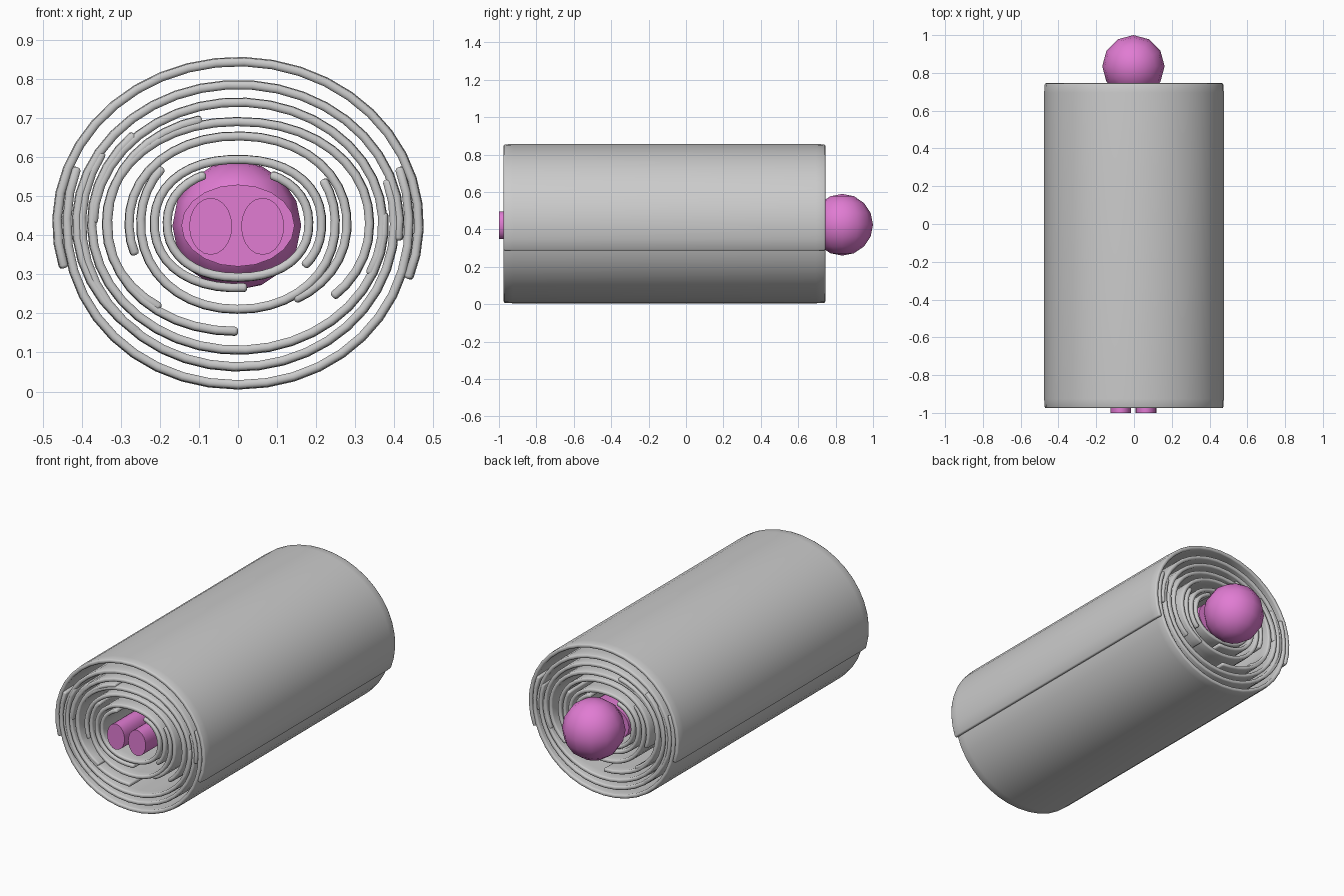
import bpy, bmesh, math
from mathutils import Matrix

if "Cube" in bpy.data.objects:
    bpy.data.objects.remove(bpy.data.objects["Cube"])

CZ = 0.43            # height of the roll axis
Y0, Y1 = -0.975, 0.745

pink = bpy.data.materials.new("pink")
pink.diffuse_color = (0.75, 0.2, 0.65, 1)
pink.use_nodes = True
pink.node_tree.nodes["Principled BSDF"].inputs["Base Color"].default_value = pink.diffuse_color


def smooth(ob, angle=40):
    bpy.ops.object.select_all(action='DESELECT')
    ob.select_set(True)
    bpy.context.view_layer.objects.active = ob
    bpy.ops.object.shade_smooth_by_angle(angle=math.radians(angle))


def sheet(name, a0, a1, rx, rz, power=2.0):
    """Curved blanket sheet: an elliptical arc swept along y, then thickened."""
    bm = bmesh.new()
    n = max(8, int((a1 - a0) / 9))
    rings = []
    for y, s in ((Y0, 0.994), (Y0 + 0.05, 1), (Y1 - 0.05, 1), (Y1, 0.994)):
        ring = []
        for i in range(n + 1):
            t = math.radians(a0 + (a1 - a0) * i / n)
            c, d = math.cos(t), math.sin(t)
            x = math.copysign(abs(c) ** (2 / power), c) * rx * s
            z = math.copysign(abs(d) ** (2 / power), d) * rz * s
            ring.append(bm.verts.new((x, y, CZ + z)))
        rings.append(ring)
    for p, q in zip(rings, rings[1:]):
        for i in range(n):
            bm.faces.new((p[i], q[i], q[i + 1], p[i + 1]))
    me = bpy.data.meshes.new(name)
    bm.to_mesh(me)
    bm.free()
    ob = bpy.data.objects.new(name, me)
    bpy.context.collection.objects.link(ob)
    so = ob.modifiers.new("thickness", 'SOLIDIFY')
    so.thickness = 0.022
    so.offset = 0
    be = ob.modifiers.new("soft_edge", 'BEVEL')
    be.width = 0.008
    be.segments = 2
    be.limit_method = 'ANGLE'
    be.angle_limit = math.radians(50)
    smooth(ob)


# Blanket layers from outside to inside: start angle, end angle, radii, squareness
layers = [
    (-20, 196, 0.465, 0.416, 2.0),
    (160, 380, 0.440, 0.414, 2.05),
    (-7, 232, 0.415, 0.357, 2.0),
    (150, 378, 0.402, 0.368, 2.0),
    (-25, 180, 0.372, 0.312, 2.0),
    (135, 365, 0.376, 0.325, 2.0),
    (105, 270, 0.335, 0.277, 2.1),
    (-45, 235, 0.338, 0.262, 2.1),
    (-60, 200, 0.280, 0.225, 2.1),
    (140, 390, 0.250, 0.220, 2.1),
    (-40, 275, 0.215, 0.165, 2.2),
    (115, 425, 0.182, 0.138, 2.2),
]
for k, layer in enumerate(layers):
    sheet(f"blanket_layer_{k + 1}", *layer)


def pink_part(ob, name):
    ob.name = name
    ob.data.materials.append(pink)
    smooth(ob)


# Head
bpy.ops.mesh.primitive_uv_sphere_add(segments=12, ring_count=8, radius=0.165,
                                     location=(-0.003, 0.835, 0.425))
pink_part(bpy.context.object, "head")

# Torso
bpy.ops.mesh.primitive_cylinder_add(vertices=20, radius=1, depth=2,
                                    location=(0, 0.27, 0.425), rotation=(math.pi / 2, 0, 0))
torso = bpy.context.object
torso.scale = (0.145, 0.105, 0.45)
pink_part(torso, "torso")

# Legs
for side, x in (("left", -0.07), ("right", 0.063)):
    bpy.ops.mesh.primitive_cylinder_add(vertices=20, radius=1, depth=2,
                                        location=(x, -0.575, 0.423), rotation=(math.pi / 2, 0, 0))
    leg = bpy.context.object
    leg.scale = (0.055, 0.073, 0.425)
    pink_part(leg, side + "_leg")
